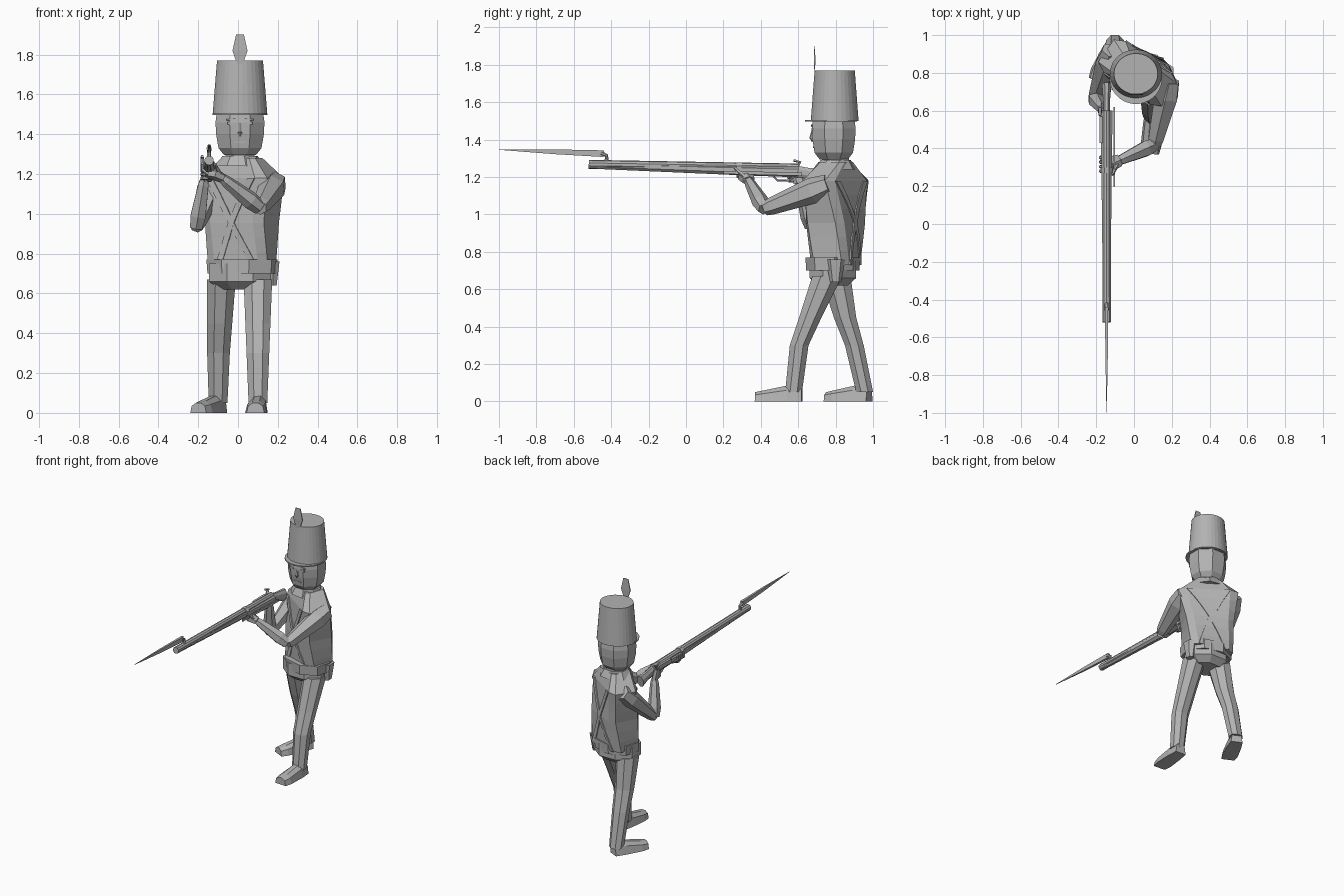
import bpy, bmesh, math
from mathutils import Vector, Matrix

cube = bpy.data.objects.get("Cube")
if cube:
    bpy.data.objects.remove(cube)

grey = bpy.data.materials.new("plain grey")
grey.use_nodes = True
grey.diffuse_color = (0.45, 0.45, 0.45, 1)
grey.node_tree.nodes["Principled BSDF"].inputs["Base Color"].default_value = grey.diffuse_color

FORWARD, UP = Vector((0, -1, 0)), Vector((0, 0, 1))
SIDES = {"right": -1, "left": 1}


def finish(name, bm):
    bmesh.ops.recalc_face_normals(bm, faces=bm.faces)
    mesh = bpy.data.meshes.new(name)
    bm.to_mesh(mesh)
    bm.free()
    mesh.materials.append(grey)
    obj = bpy.data.objects.new(name, mesh)
    bpy.context.collection.objects.link(obj)


def loft(name, rings):
    """Skin a list of equal point rings and cap both ends."""
    bm = bmesh.new()
    loops = [[bm.verts.new(point) for point in ring] for ring in rings]
    for lower, upper in zip(loops, loops[1:]):
        for i in range(len(lower)):
            bm.faces.new((lower[i - 1], lower[i], upper[i], upper[i - 1]))
    bm.faces.new(loops[0])
    bm.faces.new(loops[-1])
    finish(name, bm)


def unit_ring(sides, fullness=1):
    """Circle of points; extra fullness squares it off into a chamfered box."""
    def clip(value):
        return max(-1, min(1, value * fullness))
    angles = [math.tau * (i + 0.5) / sides for i in range(sides)]
    return [(clip(math.cos(a)), clip(math.sin(a))) for a in angles]


def turned(point, degrees):
    return Matrix.Rotation(math.radians(degrees), 3, "Z") @ Vector(point)


def stack(name, x, y, profile, depth=1, sides=8, fullness=1.1, turn=0):
    """Upright part from a profile of (height, radius)."""
    ring = unit_ring(sides, fullness)
    loft(name, [[turned((u * r, v * r * depth, 0), turn) + Vector((x, y, z)) for u, v in ring]
                for z, r in profile])


def tube(name, path, radii, sides=6, flat=1, up=UP):
    """Tapered tube through a path; flat narrows it across."""
    spots = [Vector(p) for p in path]
    last = len(spots) - 1
    rings = []
    for i, (spot, radius) in enumerate(zip(spots, radii)):
        along = spots[min(i + 1, last)] - spots[max(i - 1, 0)]
        across = along.cross(up).normalized()
        top = across.cross(along).normalized()
        rings.append([spot + radius * (across * u * flat + top * v) for u, v in unit_ring(sides)])
    loft(name, rings)


def limb(name, start, end, thick, thin, up=UP):
    """Arm segment that swells near its start and narrows to both ends."""
    start, end = Vector(start), Vector(end)
    path = [start, start.lerp(end, 0.25), start.lerp(end, 0.9), end]
    tube(name, path, (thick * 0.8, thick, thin, thin * 0.8), up=up)


def box(name, centre, size, tilt=0):
    bm = bmesh.new()
    place = Matrix.Translation(centre) @ Matrix.Rotation(math.radians(tilt), 4, "Y")
    bmesh.ops.create_cube(bm, size=1, matrix=place @ Matrix.Diagonal((*size, 1)))
    finish(name, bm)


# Twisted torso: height, half width, half depth, turn
sections = [(0.73, 0.155, 0.105, -15), (0.95, 0.165, 0.115, -27), (1.18, 0.205, 0.1, -35), (1.28, 0.09, 0.075, -20)]
levels = [0.73 + 0.075 * k for k in range(7)]


def torso_point(u, v, z):
    """Point in the twisted body, u across and v front to back, each -1 to 1."""
    for low, high in zip(sections, sections[1:]):
        if z <= high[0]:
            break
    height, wide, deep, turn = Vector(low).lerp(Vector(high), (z - low[0]) / (high[0] - low[0]))
    return turned((u * wide, v * deep, z), turn) + Vector((0.02, 0.8, 0))


loft("torso", [[torso_point(u, v, z) for u, v in unit_ring(8, 1.9)] for z in levels + [1.28]])

# Crossed straps, front and back
for face, way in {"front": -1, "back": 1}.items():
    for side, lean in SIDES.items():
        rings = []
        for k, z in enumerate(levels):
            u = lean * 0.21 * (k - 3)
            rings.append([torso_point(u + 0.14 * a, way * (1 + 0.1 * b), z) for a, b in unit_ring(4)])
        loft(f"{face}_strap_{side}", rings)

# Hips, belt and hip pouch
stack("hips", 0.01, 0.785, [(0.62, 0.1), (0.66, 0.155), (0.75, 0.155)], depth=0.8)
stack("belt", 0.02, 0.785, [(0.7, 0.165), (0.77, 0.17)], depth=0.78, turn=-15)
stack("hip_pouch", 0.175, 0.8, [(0.64, 0.02), (0.76, 0.035)], depth=1.5, sides=6)


# Legs in a wide stride, with feet
def leg(side, x, splay, ankle, knee, thigh, hip):
    """Stacked rings; x is the hip, and splay moves the lower leg sideways."""
    heights = {0.05: 0.045, 0.3: 0.05, 0.45: 0.06, 0.67: 0.08}
    rings = []
    for (z, r), y in zip(heights.items(), (ankle, knee, thigh, hip)):
        middle, wide = x + splay * min(1, 1.5 - 2 * z), 0.045 + 0.04 * z
        rings.append([(middle + u * wide, y + v * r, z) for u, v in unit_ring(8, 1.1)])
    loft(f"{side}_leg", rings)


def foot(side, heel, turn):
    rings = []
    for reach, wide, high in ((0, 0.04, 0.08), (0.08, 0.05, 0.085), (0.2, 0.055, 0.06), (0.25, 0.045, 0.05)):
        arch = [math.pi * k / 5 for k in range(6)]
        rings.append([turned((wide * math.cos(a), -reach, high * min(1, 1.2 * math.sin(a))), turn) + Vector(heel)
                      for a in arch])
    loft(f"{side}_foot", rings)


leg("left", 0.1, splay=0, ankle=0.575, knee=0.605, thigh=0.665, hip=0.755)
leg("right", -0.08, splay=-0.02, ankle=0.955, knee=0.9, thigh=0.85, hip=0.8)
foot("left", (0.105, 0.62, 0), turn=-4)
foot("right", (-0.09, 0.98, 0), turn=-26)

# Arms: left supports the barrel, right holds the grip
left_elbow, left_wrist = (0.11, 0.42, 1.03), (-0.08, 0.335, 1.18)
right_elbow, right_wrist = (-0.21, 0.67, 0.93), (-0.17, 0.61, 1.17)
limb("left_upper_arm", (0.19, 0.76, 1.16), left_elbow, thick=0.07, thin=0.046)
limb("left_forearm", left_elbow, left_wrist, thick=0.046, thin=0.03)
limb("right_upper_arm", (-0.12, 0.92, 1.18), right_elbow, thick=0.066, thin=0.04)
limb("right_forearm", right_elbow, right_wrist, thick=0.044, thin=0.03, up=FORWARD)

# Hands with curled fingers
tube("left_palm", [left_wrist, (-0.12, 0.32, 1.2), (-0.165, 0.32, 1.205)], (0.025, 0.03, 0.02), flat=1.5)
tube("right_palm", [right_wrist, (-0.175, 0.59, 1.24)], (0.035, 0.03), flat=0.5, up=FORWARD)
for i in range(4):
    y, z = 0.28 + 0.024 * i, 1.18 + 0.018 * i
    tube(f"left_finger_{i}", [(-0.15, y, 1.2), (-0.178, y, 1.22), (-0.178, y, 1.25)],
         (0.01, 0.01, 0.007), sides=5, up=FORWARD)
    tube(f"right_finger_{i}", [(-0.18, 0.59, z), (-0.17, 0.55, z), (-0.135, 0.545, z)],
         (0.01, 0.01, 0.007), sides=5)
tube("left_thumb", [left_wrist, (-0.115, 0.26, 1.25)], (0.015, 0.007), sides=5)

# Neck, collar and head share one upright axis
AXIS = 0.01
stack("neck", AXIS, 0.8, [(1.24, 0.08), (1.34, 0.065)])
stack("collar", AXIS, 0.8, [(1.24, 0.115), (1.29, 0.085)], depth=0.9, turn=-10)
stack("head", AXIS, 0.79, [(1.295, 0.08), (1.33, 0.108), (1.4, 0.12), (1.46, 0.123), (1.52, 0.115)], depth=0.95)

# Face
tube("nose", [(AXIS, 0.68, 1.46), (AXIS, 0.673, 1.41), (AXIS, 0.68, 1.39)], (0.006, 0.013, 0.008), up=FORWARD)
box("mouth", (AXIS, 0.682, 1.36), (0.055, 0.008, 0.008))
for side, way in SIDES.items():
    box(f"{side}_eye", (AXIS + way * 0.045, 0.674, 1.455), (0.034, 0.008, 0.012))
    box(f"{side}_eyebrow", (AXIS + way * 0.045, 0.673, 1.475), (0.045, 0.009, 0.008), tilt=way * 8)

# Tall hat with peak and plume
stack("hat", AXIS, 0.795, [(1.5, 0.138), (1.77, 0.116)], depth=0.93, sides=32, fullness=1)
stack("hat_peak", AXIS, 0.775, [(1.496, 0.14), (1.505, 0.14)], sides=32, fullness=1)
stack("plume", AXIS, 0.688, [(1.75, 0.014), (1.82, 0.038), (1.9, 0.02)], depth=0.1, sides=4, fullness=1.4)


# Musket parts all lie in one upright plane
def musket(name, stops, radii, sides=8, flat=1, out=0, up=UP):
    tube(name, [(out - 0.145, y, z) for y, z in stops], radii, sides, flat, up)


SIDEWAYS = Vector((1, 0, 0))
musket("barrel", [(-0.52, 1.268), (0.6, 1.25)], (0.024, 0.022), sides=10)
musket("fore_stock", [(-0.5, 1.263), (0.3, 1.237), (0.6, 1.23)], (0.02, 0.03, 0.034))
musket("butt", [(0.57, 1.235), (0.65, 1.22), (0.74, 1.2)], (0.032, 0.032, 0.045), flat=0.6)
musket("sling", [(0.2, 1.225), (0.62, 1.215)], (0.012, 0.012), sides=4, flat=0.5, out=0.04)
musket("band", [(0.27, 1.245), (0.3, 1.245)], (0.036, 0.036), flat=0.9)

# Lock, hammer and trigger guard
musket("lock_plate", [(0.43, 1.245), (0.57, 1.245)], (0.022, 0.022), sides=4, flat=0.5, out=-0.03)
musket("hammer", [(0.59, 1.245), (0.61, 1.28), (0.575, 1.29)], (0.01, 0.01, 0.008), sides=5, out=-0.035, up=SIDEWAYS)
musket("trigger_guard", [(0.46, 1.21), (0.49, 1.18), (0.55, 1.18), (0.58, 1.205)], [0.006] * 4, sides=5, up=SIDEWAYS)

# Bayonet with its bent neck
musket("bayonet_neck", [(-0.425, 1.27), (-0.425, 1.315), (-0.455, 1.328)], (0.011, 0.011, 0.013), up=SIDEWAYS)
musket("bayonet_blade", [(-0.44, 1.325), (-0.7, 1.335), (-1, 1.347)], (0.025, 0.018, 0.002), sides=4, flat=0.5)
